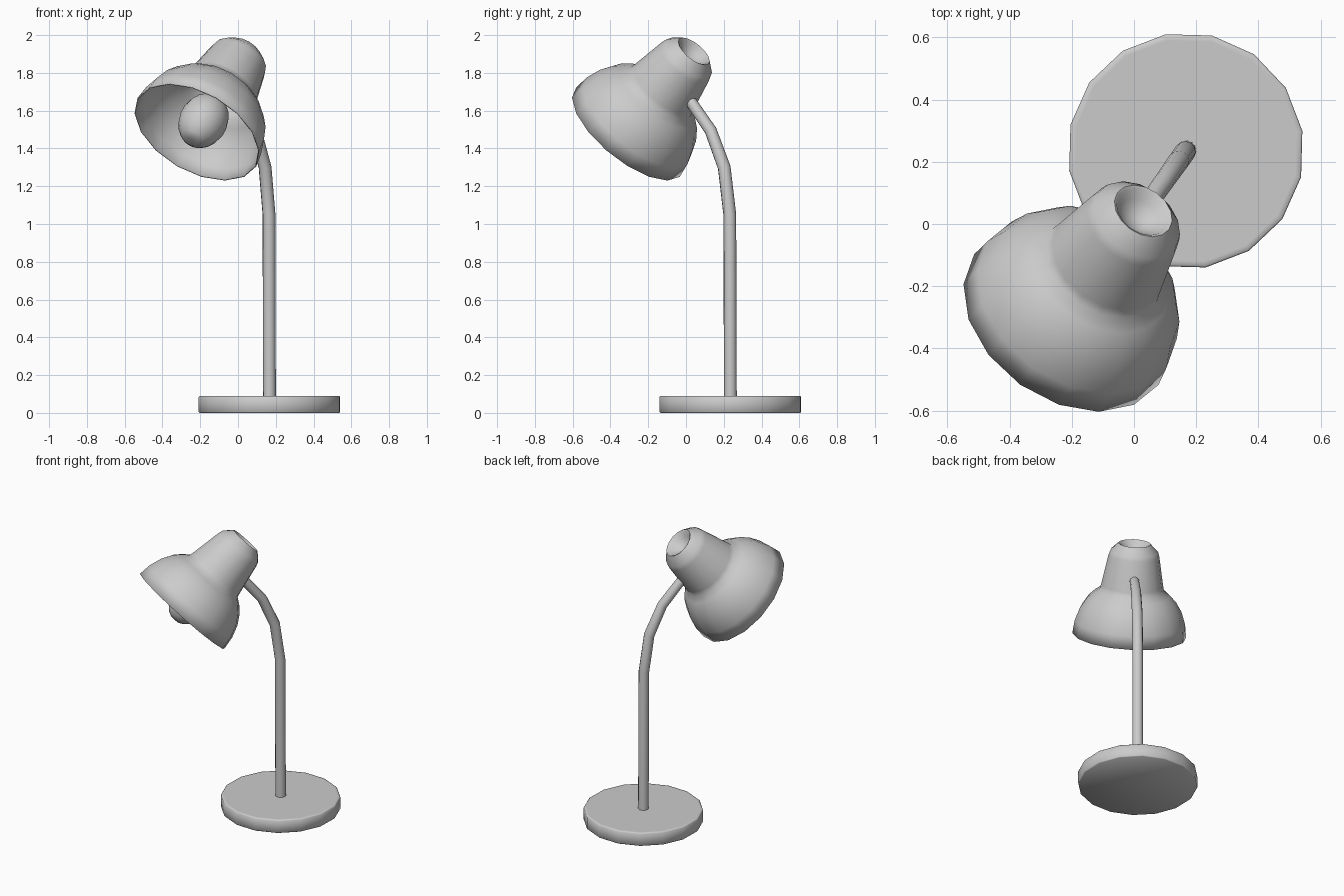
import bpy, bmesh
from math import radians, cos, sin, pi
from mathutils import Matrix, Vector

if "Cube" in bpy.data.objects:
    bpy.data.objects.remove(bpy.data.objects["Cube"])

# The lamp is planar: built in the local xz plane, then turned about z
TURN = Matrix.Rotation(radians(54.7), 4, 'Z')
HEAD = TURN @ Matrix.Translation((-0.348, 0, 1.515)) @ Matrix.Rotation(radians(45), 4, 'Y')
BASE = TURN @ Matrix.Translation((0.288, 0, 0))


def lathe(name, profile, matrix, sides=16, angle=50):
    """Revolve (radius, height) points about z; zero radius makes a pole."""
    bm = bmesh.new()
    rings = []
    for r, z in profile:
        if r == 0:
            rings.append([bm.verts.new((0, 0, z))] * sides)
        else:
            rings.append([bm.verts.new((r * cos(2 * pi * i / sides), r * sin(2 * pi * i / sides), z))
                          for i in range(sides)])
    for a, b in zip(rings, rings[1:]):
        for i in range(sides):
            j = (i + 1) % sides
            quad = [a[i], a[j], b[j], b[i]]
            bm.faces.new(list(dict.fromkeys(quad)))
    bmesh.ops.recalc_face_normals(bm, faces=bm.faces[:])
    bm.transform(matrix)
    mesh = bpy.data.meshes.new(name)
    bm.to_mesh(mesh)
    bm.free()
    ob = bpy.data.objects.new(name, mesh)
    bpy.context.collection.objects.link(ob)
    bpy.ops.object.select_all(action='DESELECT')
    ob.select_set(True)
    bpy.context.view_layer.objects.active = ob
    bpy.ops.object.shade_smooth_by_angle(angle=radians(angle))
    return ob


# Round foot
lathe("base", [(0, 0), (0.375, 0), (0.38, 0.005), (0.38, 0.085), (0.375, 0.09), (0.36, 0.09), (0, 0.09)], BASE)

# Bell shade with rim band, tapered neck and dished cap
shade = lathe("shade", [(0.363, -0.04), (0.352, 0.045), (0.325, 0.125), (0.285, 0.19), (0.245, 0.23),
                        (0.205, 0.26), (0.198, 0.29), (0.162, 0.485), (0.152, 0.515), (0.102, 0.565),
                        (0.092, 0.56), (0.07, 0.53), (0.03, 0.503), (0, 0.50)], HEAD)
shell = shade.modifiers.new("shell", 'SOLIDIFY')
shell.thickness = 0.006
shell.offset = -1

# Egg-shaped bulb with a dimpled tip, on a thin neck running up into the shade
egg = [(0.128 * sin(a), 0.045 - 0.162 * cos(a)) for a in (radians(15 + 16.5 * i) for i in range(10))]
lathe("bulb", [(0, -0.10)] + egg + [(0.03, 0.22), (0.03, 0.47), (0, 0.47)], HEAD)

# Bent stem, slightly thinner at the top
curve = bpy.data.curves.new("stem", 'CURVE')
curve.dimensions = '3D'
curve.bevel_depth = 0.034
curve.bevel_resolution = 4
curve.use_fill_caps = True
path = [(0.288, 0.05, 1), (0.284, 1.05, 1), (0.248, 1.30, 1), (0.16, 1.495, 0.95), (0.0, 1.685, 0.88)]
spline = curve.splines.new('POLY')
spline.points.add(len(path) - 1)
for p, (u, z, r) in zip(spline.points, path):
    p.co = (*(TURN @ Vector((u, 0, z))), 1)
    p.radius = r
stem = bpy.data.objects.new("stem", curve)
bpy.context.collection.objects.link(stem)
